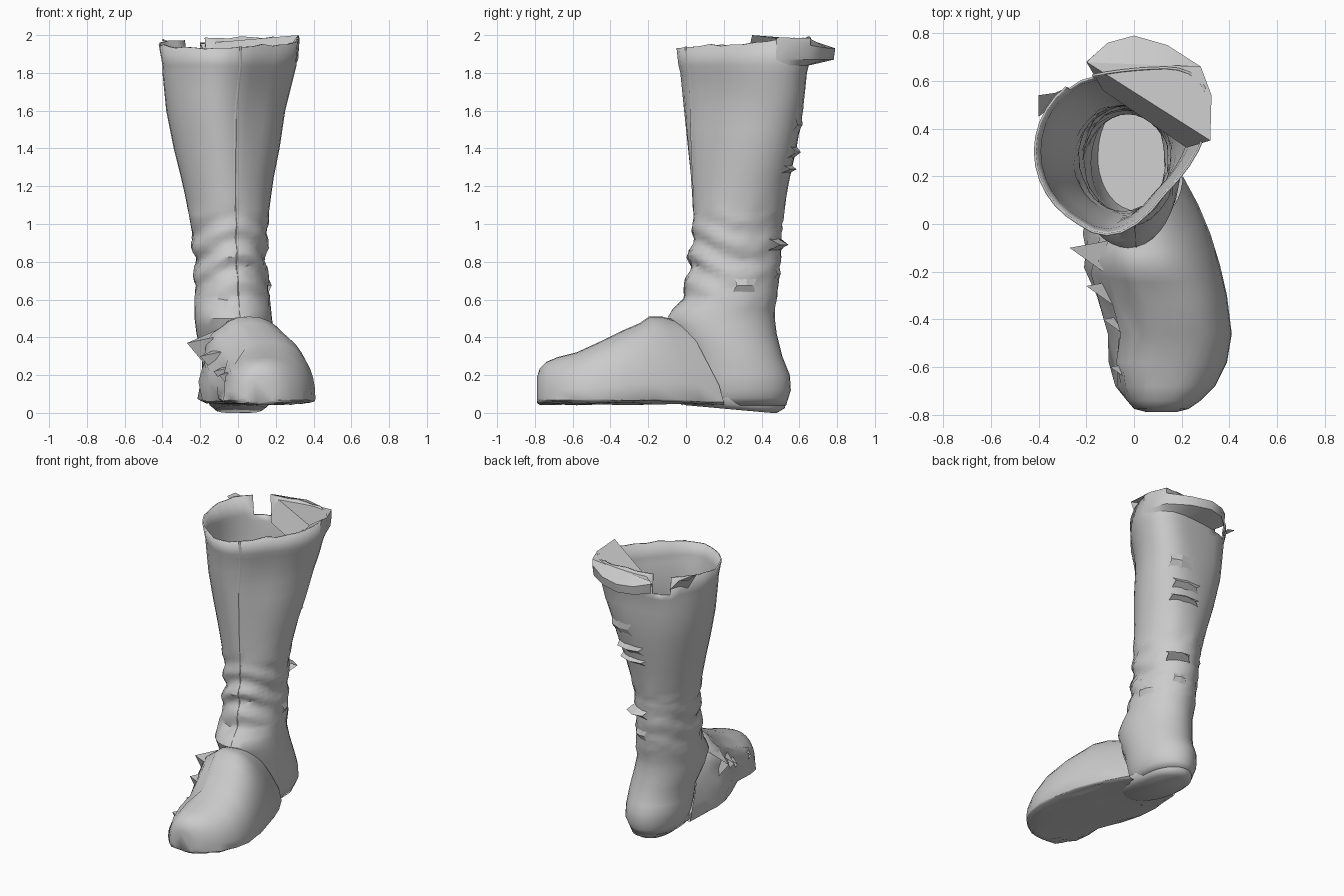
import bpy, bmesh, math, random
from mathutils import Vector

random.seed(4)
old = bpy.data.objects.get("Cube")
if old:
    bpy.data.objects.remove(old)

leather = bpy.data.materials.new("grey leather")
leather.use_nodes = True
grey = (0.6, 0.6, 0.6, 1)
leather.diffuse_color = grey
leather.node_tree.nodes["Principled BSDF"].inputs["Base Color"].default_value = grey


def make(name, bm, angle=40, thick=0):
    bmesh.ops.recalc_face_normals(bm, faces=bm.faces)
    mesh = bpy.data.meshes.new(name)
    bm.to_mesh(mesh)
    bm.free()
    mesh.materials.append(leather)
    ob = bpy.data.objects.new(name, mesh)
    bpy.context.collection.objects.link(ob)
    bpy.ops.object.select_all(action='DESELECT')
    ob.select_set(True)
    bpy.context.view_layer.objects.active = ob
    bpy.ops.object.shade_smooth_by_angle(angle=math.radians(angle))
    if thick:
        mod = ob.modifiers.new("thickness", 'SOLIDIFY')
        mod.thickness = thick


def loft(rows, closed=True, cap_first=False, cap_last=False):
    bm = bmesh.new()
    rings = [[bm.verts.new(p) for p in row] for row in rows]
    n = len(rings[0])
    for a, b in zip(rings, rings[1:]):
        for i in range(n if closed else n - 1):
            j = (i + 1) % n
            bm.faces.new((a[i], a[j], b[j], b[i]))
    for wanted, ring in ((cap_first, rings[0]), (cap_last, rings[-1])):
        if wanted:
            bm.faces.new(ring)
    return bm


def sheet(name, *polygons):
    """Flat loose pieces, one face for each list of corners."""
    bm = bmesh.new()
    for corners in polygons:
        bm.faces.new([bm.verts.new(p) for p in corners])
    make(name, bm)


# Shaft outline: height, x range, y range
SHAFT = [
    (0.04, -0.15, 0.16, 0.06, 0.53), (0.12, -0.18, 0.2, 0.04, 0.555),
    (0.2, -0.19, 0.2, 0.02, 0.55), (0.3, -0.19, 0.2, 0.0, 0.51),
    (0.42, -0.22, 0.19, -0.07, 0.48), (0.5, -0.23, 0.18, -0.1, 0.47),
    (0.55, -0.23, 0.175, -0.07, 0.47),
    (0.6, -0.23, 0.17, -0.02, 0.48), (0.8, -0.23, 0.15, 0.02, 0.5),
    (1.0, -0.25, 0.16, 0.04, 0.51), (1.2, -0.29, 0.18, 0.03, 0.54),
    (1.4, -0.34, 0.22, 0.01, 0.585), (1.6, -0.38, 0.25, -0.01, 0.62),
    (1.8, -0.4, 0.3, -0.03, 0.64), (1.84, -0.4, 0.31, -0.04, 0.65),
    (1.97, -0.42, 0.32, -0.05, 0.66)]


def shaft_point(z, a, out=0):
    """Point on the shaft at a height and an angle around it."""
    z = min(max(z, SHAFT[0][0]), SHAFT[-1][0])
    lo, hi = next((p, q) for p, q in zip(SHAFT, SHAFT[1:]) if z <= q[0])
    t = (z - lo[0]) / (hi[0] - lo[0])
    x0, x1, y0, y1 = (p + (q - p) * t for p, q in zip(lo[1:], hi[1:]))
    # the opening leans out towards the back of one side
    skew = 0.52 * max(0, min(1, (z - 1) / 0.7)) * max(0, min(1, 0.5 + math.cos(a)))
    # slack folds around the ankle, strongest at the front
    slack = max(0, 1 - abs(z - 0.82) / 0.28) * (0.5 - 0.4 * math.sin(a))
    fold = 0.022 * slack * math.sin(z * 42 + 2.5 * math.sin(2 * a + 1))
    c, s = math.cos(a), math.sin(a + skew)
    return Vector(((x0 + x1) / 2 + ((x1 - x0) / 2 + fold + out) * c,
                   (y0 + y1) / 2 + ((y1 - y0) / 2 + fold + out) * s, z))


SEG = 36
angles = [i * math.tau / SEG for i in range(SEG)]
heights = [0.04, 0.08, 0.12, 0.2, 0.25, 0.3, 0.36, 0.42, 0.46, 0.5, 0.55]
heights += [0.6 + 0.025 * i for i in range(20)]
heights += [1.14, 1.25, 1.4, 1.5, 1.6, 1.7, 1.8, 1.84, 1.97]
rows = []
for z in heights:
    row = [shaft_point(z, a) for a in angles]
    for p, a in zip(row, angles):
        if z > 1.9:      # uneven rim, lowest at the front
            p.z += 0.028 * math.sin(a + 0.4) - 0.008 + random.uniform(-0.008, 0.008)
        elif 0.55 < z < 1.1:
            p += Vector([random.uniform(-0.004, 0.004) for _ in range(3)])
    rows.append(row)
bm = loft(rows)
bm.faces.ensure_lookup_table()
# slit torn in the back of the rim
bmesh.ops.delete(bm, geom=[bm.faces[i - SEG] for i in (11, 12)], context='FACES')
make("shaft", bm, 40, 0.01)

# Heel sole: widens forward under the arch, deepest at the back
sole = []
for z, k in ((0.06, 1.0), (0.025, 0.97), (0.0, 0.78)):
    ring = []
    for a in angles:
        p = shaft_point(0.04, a)
        ahead = max(0, 0.31 - p.y)
        y = 0.31 + (p.y - 0.31) * k * (1.6 if ahead else 1)
        x = 0.005 + (p.x - 0.005) * k * (1 + 1.2 * ahead) + 0.1 * ahead
        ring.append((x, y, z + max(0, 0.45 - y) * 0.09))
    sole.append(ring)
make("heel_sole", loft(sole, cap_last=True, cap_first=True), 60)

# Foot sections: y, x range, sole edge, top, backward slant
FOOT = [
    (0.2, -0.175, 0.205, 0.06, 0.47, 0.52), (0.08, -0.19, 0.27, 0.065, 0.51, 0.5),
    (-0.04, -0.2, 0.32, 0.07, 0.51, 0.38), (-0.17, -0.2, 0.36, 0.07, 0.475, 0.2),
    (-0.3, -0.15, 0.39, 0.07, 0.44, 0.08), (-0.46, -0.09, 0.41, 0.07, 0.375, 0),
    (-0.58, -0.09, 0.39, 0.07, 0.32, 0), (-0.68, -0.07, 0.34, 0.07, 0.295, 0),
    (-0.74, -0.03, 0.28, 0.07, 0.27, 0), (-0.775, 0.0, 0.23, 0.07, 0.235, 0),
    (-0.788, 0.05, 0.18, 0.08, 0.19, 0)]
rows = []
for y, x0, x1, low, top, slant in FOOT:
    row = []
    for a in angles:
        c, s = math.cos(a), math.sin(a)
        x = (x0 + x1) / 2 + (x1 - x0) / 2 * math.copysign(abs(c) ** 0.85, c)
        z = low + (top - low) * s ** 0.88 if s > 0 else low + 0.025 * s
        if s <= 0:
            z += random.uniform(-0.006, 0.006)
        elif c < -0.35 and -0.7 < y < 0:      # crumpled inner side
            x += random.uniform(-0.025, 0.02)
            z += random.uniform(-0.015, 0.015)
        row.append((x, y - slant * (max(z, 0.1) - 0.1), z))
    rows.append(row)
make("foot", loft(rows, cap_last=True), 60)

# Slim seam down the front of the shaft
rows = [[shaft_point(0.5 + 0.036 * i, d - 1.4, o)
         for d, o in ((-0.02, 0), (0, 0.003), (0.02, 0))] for i in range(41)]
make("front_seam", loft(rows, closed=False))

# Folded flap pushed out at the back of the rim
outer = [(0.32, 0.48), (0.325, 0.54), (0.28, 0.66), (0.14, 0.75),
         (0.0, 0.79), (-0.11, 0.76), (-0.2, 0.68)]
n = len(outer)
rows = [[shaft_point(1.84, 0.25 + 1.6 * i / (n - 1), 0.003) for i in range(n)],
        [(x * 0.98, y * 0.99, 1.87) for x, y in outer],
        [(x, y, 1.93 + 0.15 * max(0, 0.76 - y)) for x, y in outer],
        [(x, min(y, 0.67 - 0.04 * x), 1.97 + 0.05 * x) for x, y in outer]]
make("rim_flap", loft(rows, closed=False), 40)
left, right, low_l, low_r = ((-0.2, 0.68, 1.955), (0.32, 0.35, 2.0),
                             (-0.13, 0.56, 1.82), (0.22, 0.32, 1.86))
sheet("folded_corner", (left, right, (0.325, 0.54, 1.985), (0.28, 0.66, 1.985)),
      (left, right, low_r, low_l))
# Upright tab beside the slit
sheet("rim_tab", [shaft_point(1.88, 2.25), shaft_point(1.88, 2.6),
                  (-0.4, 0.45, 1.98), (-0.4, 0.54, 1.97), (-0.33, 0.55, 1.95)])

# Torn scraps standing off the shaft: angle, height, half width, height, lift
SCRAPS = [(1.2, 0.86, 0.4, 0.06, 0.06), (1.2, 1.27, 0.45, 0.04, 0.03),
          (1.2, 1.35, 0.4, 0.06, 0.03), (1.0, 1.48, 0.35, 0.09, 0.015),
          (1.3, 0.7, 0.25, 0.07, 0.02), (0.3, 0.64, 0.25, 0.07, 0.02)]
for i, (a, z, wide, tall, lift) in enumerate(SCRAPS):
    rows = [[shaft_point(z, a - wide), shaft_point(z, a), shaft_point(z, a + wide)],
            [shaft_point(z + tall / 2, a - wide * 0.8, lift),
             shaft_point(z + tall / 2, a, lift),
             shaft_point(z + tall / 2, a + wide * 0.7, lift * 0.4)],
            [shaft_point(z + tall, a + d) for d in (-wide, 0, wide)]]
    make("torn_scrap_%d" % (i + 1), loft(rows, closed=False), 20)

# Torn edges on the inner side of the foot
TEARS = [(-0.27, -0.1, 0.37), (-0.2, -0.26, 0.3), (-0.13, -0.4, 0.22), (-0.1, -0.6, 0.2),
         (-0.18, 0.0, 0.08)]
for i, (x, y, z) in enumerate(TEARS):
    tip, front = (x, y, z), (x + 0.14, y - 0.1, z + 0.03)
    sheet("foot_tear_%d" % (i + 1), (tip, front, (x + 0.16, y + 0.03, z + 0.07)),
          (tip, front, (x + 0.1, y - 0.02, max(z - 0.12, 0.04))))
